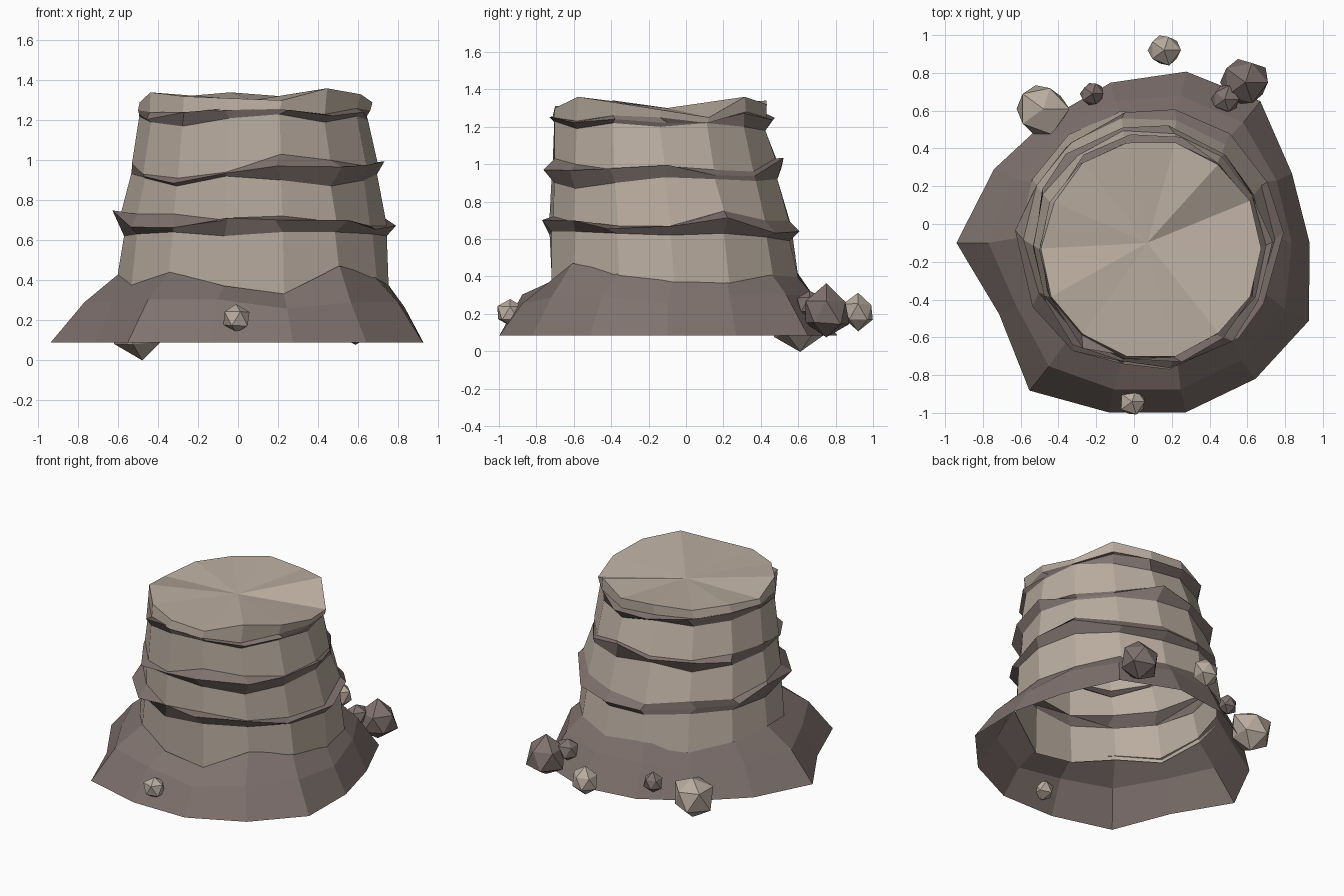
import bpy, bmesh, random
from math import sin, cos, tau
from mathutils import Vector

random.seed(4)
SIDES = 14

if "Cube" in bpy.data.objects:
    bpy.data.objects.remove(bpy.data.objects["Cube"])


def make_material(name, colour):
    mat = bpy.data.materials.new(name)
    mat.use_nodes = True
    mat.diffuse_color = colour
    mat.node_tree.nodes["Principled BSDF"].inputs["Base Color"].default_value = colour
    return mat


pale = make_material("pale stone", (0.49, 0.415, 0.35, 1))
dark = make_material("dark stone", (0.215, 0.17, 0.157, 1))


def finish(bm, name, materials):
    mesh = bpy.data.meshes.new(name)
    bm.to_mesh(mesh)
    bm.free()
    for mat in materials:
        mesh.materials.append(mat)
    obj = bpy.data.objects.new(name, mesh)
    bpy.context.collection.objects.link(obj)
    return obj


def jitter(amount):
    return random.uniform(-amount, amount)


def add_ring(bm, centre, radii, heights, twist=0.0):
    """One closed loop of vertices with its own radius and height per corner."""
    ring = []
    for k in range(SIDES):
        a = tau * k / SIDES + jitter(twist)
        ring.append(bm.verts.new((centre[0] + radii[k] * cos(a),
                                  centre[1] + radii[k] * sin(a), heights[k])))
    return ring


def bridge(bm, low, high, index=0):
    for k in range(SIDES):
        n = (k + 1) % SIDES
        face = bm.faces.new((low[k], low[n], high[n], high[k]))
        face.material_index = index


def around(value, amount):
    return [value + jitter(amount) for _ in range(SIDES)]


# Scree skirt: open flared cone with a ragged upper edge
foot = [.86, .85, .96, .93, .87, .84, .90, 1.01, .87, 1.0, .92, .92, .92, .95]
crest = [.37, .37, .42, .41, .42, .40, .44, .43, .38, .44, .37, .33, .47, .42]
axis = (0.07, -0.1)
bm = bmesh.new()
bottom = add_ring(bm, axis, foot, [0.085] * SIDES)
middle = add_ring(bm, axis, [0.5 * r + 0.335 for r in foot], around(0.28, 0.03))
top = add_ring(bm, (0.08, -0.07), around(0.675, 0.012), crest)
bridge(bm, bottom, middle)
bridge(bm, middle, top)
finish(bm, "scree_skirt", [dark])

# Stone column: pale bands parted by dark, jagged ledges
edges = [
    [.62, .63, .61, .59, .61, .63, .62, .62, .63, .64, .62, .64, .64, .63],
    [.67, .75, .70, .70, .68, .72, .70, .74, .73, .73, .70, .72, .69, .67],
    [.93, .92, .91, .92, .95, .90, .92, .93, .91, .87, .92, .90, .87, .90],
    [.99, .97, .96, 1.03, 1.0, .98, 1.0, .98, .93, .91, .94, 1.03, 1.0, .97],
    [1.2, 1.22, 1.2, 1.18, 1.22, 1.2, 1.21, 1.22, 1.19, 1.17, 1.21, 1.23, 1.19, 1.22],
    [1.25, 1.22, 1.28, 1.25, 1.27, 1.26, 1.27, 1.25, 1.24, 1.23, 1.25, 1.25, 1.23, 1.26],
]
rim = [1.29, 1.25, 1.36, 1.32, 1.34, 1.32, 1.32, 1.29, 1.34, 1.32, 1.31, 1.3, 1.36, 1.33]
edge_radii = [.66, .655, .615, .615, .57, .58]


def centre_at(z):
    return (0.08, -0.02 - 0.1 * z)


bm = bmesh.new()
below = add_ring(bm, centre_at(0.4), around(0.68, 0.008), [z - 0.03 for z in crest])
for low, high, r_low, r_high in zip(edges[::2], edges[1::2], edge_radii[::2], edge_radii[1::2]):
    centre = centre_at(low[0])
    neck = add_ring(bm, centre, around(r_low, 0.01), low)
    bridge(bm, below, neck, 0)
    # the ledge swells unevenly between its two edges
    lip_z = [a + (b - a) * random.uniform(0.2, 1.2) for a, b in zip(low, high)]
    lip = add_ring(bm, centre, [r_low + random.uniform(-0.01, 0.06) for _ in low], lip_z, 0.08)
    shoulder = add_ring(bm, centre, around(r_high, 0.012), high)
    bridge(bm, neck, lip, 1)
    bridge(bm, lip, shoulder, 1)
    below = shoulder

# Cap: uneven rim closed by a fan
crown = add_ring(bm, (0.09, -0.13), around(0.575, 0.012), rim)
bridge(bm, below, crown, 0)
hub = bm.verts.new((0.07, -0.1, 1.3))
for k in range(SIDES):
    bm.faces.new((crown[k], crown[(k + 1) % SIDES], hub))
finish(bm, "stone_column", [pale, dark])

# Loose rocks: name, position, radius, material
rocks = [
    ("front_rock", (-0.01, -0.94, 0.205), 0.075, pale),
    ("back_rock", (0.16, 0.92, 0.21), 0.095, pale),
    ("back_right_boulder", (-0.48, 0.61, 0.15), 0.15, pale),
    ("back_left_boulder", (0.59, 0.75, 0.21), 0.14, dark),
    ("back_left_rock", (0.48, 0.66, 0.25), 0.08, dark),
    ("small_back_rock", (-0.22, 0.69, 0.21), 0.07, dark),
]
for name, place, size, mat in rocks:
    bm = bmesh.new()
    bmesh.ops.create_icosphere(bm, subdivisions=1, radius=size)
    for v in bm.verts:
        v.co = v.co * random.uniform(0.85, 1.1) + Vector(place)
    finish(bm, name, [mat])
